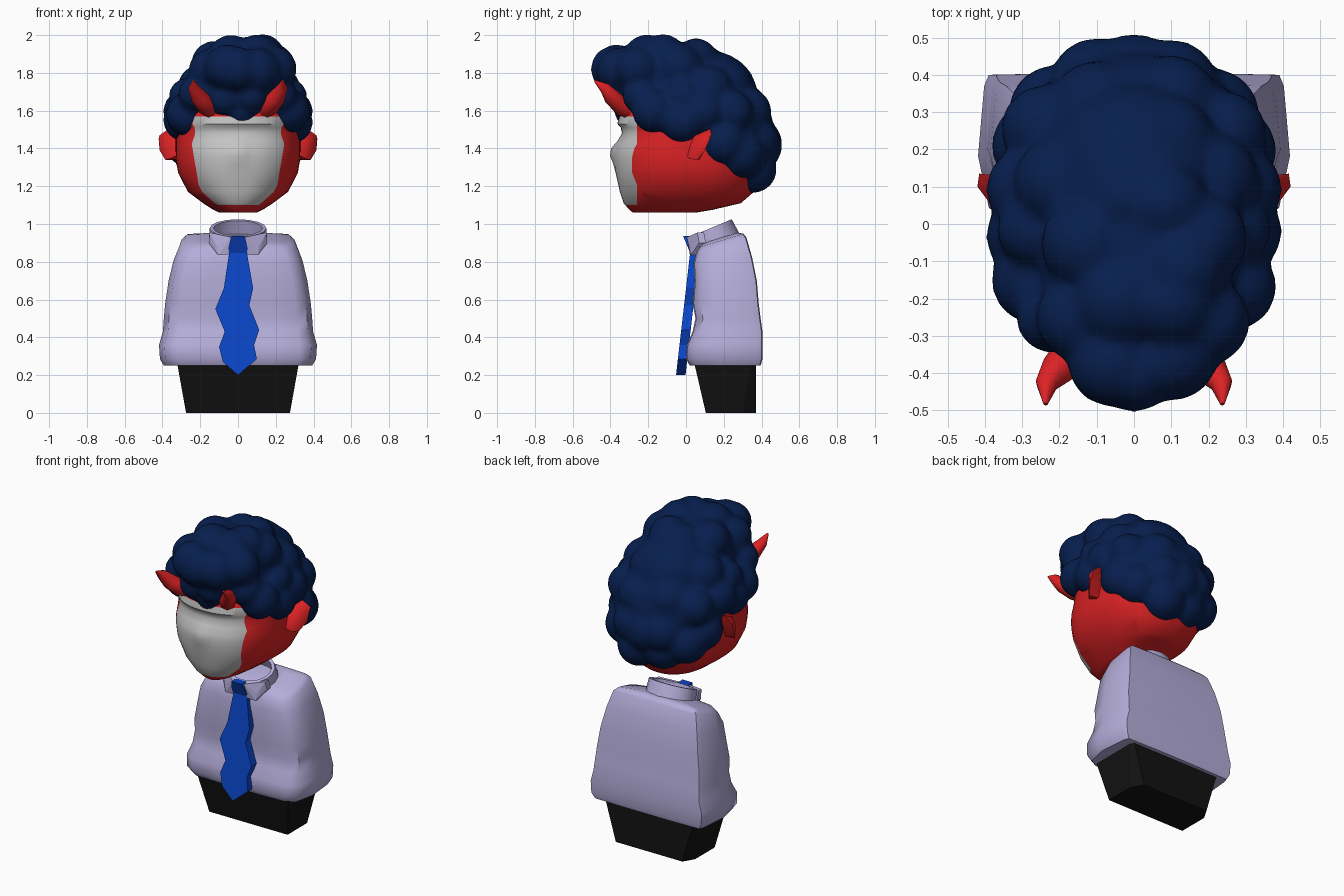
import bpy, bmesh, math
from mathutils import Vector

if "Cube" in bpy.data.objects:
    bpy.data.objects.remove(bpy.data.objects["Cube"])


def mat(name, r, g, b):
    m = bpy.data.materials.new(name)
    m.diffuse_color = (r, g, b, 1)
    m.use_nodes = True
    m.node_tree.nodes["Principled BSDF"].inputs["Base Color"].default_value = m.diffuse_color
    return m


RED = mat("red skin", 0.72, 0.016, 0.018)
NAVY = mat("navy hair", 0.002, 0.013, 0.075)
GREY = mat("pale grey face", 0.55, 0.55, 0.55)
LILAC = mat("lilac cloth", 0.46, 0.42, 0.7)
BLUE = mat("blue tie", 0.003, 0.06, 0.58)
BLACK = mat("black cloth", 0.006, 0.006, 0.006)


def finish(bm, name, mats, angle=None):
    bmesh.ops.recalc_face_normals(bm, faces=bm.faces)
    me = bpy.data.meshes.new(name)
    bm.to_mesh(me)
    bm.free()
    ob = bpy.data.objects.new(name, me)
    bpy.context.collection.objects.link(ob)
    for m in mats:
        me.materials.append(m)
    if angle:
        bpy.ops.object.select_all(action='DESELECT')
        ob.select_set(True)
        bpy.context.view_layer.objects.active = ob
        bpy.ops.object.shade_smooth_by_angle(angle=math.radians(angle))
    return ob


def loft(rings, caps=True, closed=False):
    bm = bmesh.new()
    vs = [[bm.verts.new(p) for p in ring] for ring in rings]
    n = len(vs[0])
    pairs = list(zip(vs, vs[1:])) + ([(vs[-1], vs[0])] if closed else [])
    for a, b in pairs:
        for i in range(n):
            bm.faces.new((a[i], a[(i + 1) % n], b[(i + 1) % n], b[i]))
    if caps:
        bm.faces.new(vs[0])
        bm.faces.new(vs[-1])
    return bm


def hull(points):
    bm = bmesh.new()
    for p in points:
        bm.verts.new(p)
    bmesh.ops.convex_hull(bm, input=bm.verts)
    return bm


def spow(v, e):
    return math.copysign(abs(v) ** e, v)


# trousers: tapered block with cut rear corners
def block(w, k, y0, ym, y1, z):
    return [(-w, y0, z), (w, y0, z), (w, ym, z), (k * w, y1, z), (-k * w, y1, z), (-w, ym, z)]


finish(loft([block(.275, .85, .105, .3, .37, 0), block(.325, .97, .04, .35, .37, .28)]),
       "trousers", [BLACK])

# shirt: lofted torso with creased sides and a sloping top
shirt_levels = [(.25, .385, .02, .39, 0), (.285, .405, 0, .40, 0), (.36, .41, .005, .40, 0),
                (.43, .39, .035, .40, 0), (.50, .385, .05, .39, 0), (.58, .378, .035, .38, 0),
                (.70, .36, .045, .37, 0), (.82, .335, .04, .345, .1), (.925, .305, .055, .315, .3),
                (.95, .28, .07, .30, .3), (.965, .15, .09, .27, .3)]
rings = []
for z, w, y0, y1, s in shirt_levels:
    half = [(.4, y0), (.8, y0 + .005), (.95, y0 + .04), (1.02, (y0 + y1) / 2 - .02),
            (.98, y1 - .03), (.95, y1), (.4, y1 + .005)]
    sec = [(w * a, y) for a, y in half] + [(-w * a, y) for a, y in reversed(half)]
    rings.append([(x, y, z + s * (y - .31)) for x, y in sec])
finish(loft(rings), "shirt", [LILAC], 45)


# collar: tilted open band with two flaps
def band(rx, ry, cy, cz, slope, n=16):
    return [(rx * math.cos(t), cy + ry * math.sin(t), cz + slope * ry * math.sin(t))
            for t in (2 * math.pi * i / n for i in range(n))]


finish(loft([band(.155, .125, .16, .895, .4), band(.15, .112, .13, .978, .42),
             band(.13, .093, .13, .978, .42), band(.13, .1, .16, .895, .4)],
            caps=False, closed=True), "collar", [LILAC], 40)
for s in (1, -1):
    outline = [(.035, .005, .93), (.15, .06, .955), (.155, .07, .90), (.11, .03, .885),
               (.105, .025, .835), (.05, .02, .84)]
    finish(hull([(s * x, y + d, z) for x, y, z in outline for d in (0, .035)]),
           "collar_flap", [LILAC])


# tie: wavy blade and tapered knot
def slab(outline, front, name):
    rings = [[(x, front(z) + d, z) for x, z in outline] for d in (0, .05)]
    finish(loft(rings), name, [BLUE])


slab([(-.045, .86), (-.075, .66), (-.12, .55), (-.07, .43), (-.1, .35), (-.08, .27), (0, .2),
      (.1, .285), (.085, .36), (.112, .44), (.06, .57), (.08, .66), (.045, .86)],
     lambda z: .022 - (.85 - z) * .115, "tie_blade")
slab([(-.045, .84), (.045, .84), (.052, .87), (.035, .937), (-.035, .937), (-.052, .87)],
     lambda z: .025 - (z - .84) * .42, "tie_knot")

# head: lofted rounded sections, nose pushed forward, face cut in and recoloured
head_levels = [(1.06, .10, -.28, .05), (1.075, .13, -.30, .14), (1.11, .185, -.33, .29),
               (1.17, .265, -.35, .36), (1.27, .317, -.372, .41), (1.32, .325, -.378, .42),
               (1.36, .33, -.38, .43), (1.40, .33, -.375, .43), (1.44, .33, -.355, .43),
               (1.48, .33, -.338, .43), (1.51, .328, -.345, .43), (1.53, .325, -.363, .42),
               (1.58, .315, -.355, .40), (1.66, .29, -.31, .35), (1.76, .2, -.2, .2)]
rings = []
for z, w, y0, y1 in head_levels:
    ring = []
    for i in range(64):
        t = 2 * math.pi * i / 64
        c, s = spow(math.cos(t), .87), spow(math.sin(t), .87)
        y = .03 + s * ((y1 - .03) if s > 0 else (.03 - y0))
        x = w * c
        if s < 0:
            y -= .025 * math.exp(-(x / .035) ** 2 - ((z - 1.38) / .055) ** 2)
        ring.append((x, y, z))
    rings.append(ring)
bm = loft(rings)
for co, no in [((0, 0, 1.1), (0, 0, 1)), ((0, 0, 1.57), (0, 0, 1)), ((0, -.26, 0), (0, 1, 0)),
               ((.19, 0, 1.1), (1, 0, -.17)), ((-.19, 0, 1.1), (1, 0, .17))]:
    bmesh.ops.bisect_plane(bm, geom=bm.verts[:] + bm.edges[:] + bm.faces[:],
                           plane_co=co, plane_no=Vector(no).normalized())
for f in bm.faces:
    c = f.calc_center_median()
    if c.y < -.26 and 1.1 < c.z < 1.57 and abs(c.x) < .19 + .17 * (c.z - 1.1):
        f.material_index = 1
finish(bm, "head", [RED, GREY], 40)

# ears and horns, mirrored
ear = [(.31, .0, 1.37), (.31, .07, 1.34), (.31, .11, 1.48), (.31, .03, 1.45), (.36, .02, 1.345),
       (.385, .06, 1.34), (.415, .10, 1.39), (.42, .10, 1.45), (.415, .135, 1.47),
       (.365, .13, 1.505), (.36, .05, 1.47)]
horn = [(.13, -.27, 1.595, .045), (.165, -.34, 1.62, .05), (.205, -.39, 1.67, .046),
        (.235, -.43, 1.72, .03), (.237, -.483, 1.758, .006)]
for s in (1, -1):
    finish(hull([(s * x, y, z) for x, y, z in ear]), "ear", [RED], 50)
    rings = []
    for i, (x, y, z, r) in enumerate(horn):
        a, b = Vector(horn[max(i - 1, 0)][:3]), Vector(horn[min(i + 1, 4)][:3])
        q = (b - a).to_track_quat('Z', 'Y')
        ring = [Vector((x, y, z)) + q @ Vector((r * math.cos(k * math.pi / 4),
                                                r * math.sin(k * math.pi / 4), 0))
                for k in range(8)]
        rings.append([(s * p.x, p.y, p.z) for p in ring])
    finish(loft(rings), "horn", [RED], 60)

# hair: two large masses plus curls, fused into one smooth surface
bm = bmesh.new()


def blob(x, y, z, rx, ry, rz):
    vs = bmesh.ops.create_icosphere(bm, subdivisions=3, radius=1)['verts']
    for v in vs:
        v.co = Vector((x + v.co.x * rx, y + v.co.y * ry, z + v.co.z * rz))


blob(.01, -.1, 1.73, .265, .31, .23)
blob(0, .17, 1.5, .335, .295, .3)
blob(0, .12, 1.68, .26, .26, .24)
curls = [(.08, -.36, 1.82, .115), (.17, -.26, 1.82, .11), (.07, -.2, 1.87, .12),
         (.15, -.05, 1.84, .12), (.05, .06, 1.86, .11), (.2, .12, 1.71, .12),
         (.08, .21, 1.74, .12), (.24, .25, 1.58, .11), (.1, .32, 1.6, .12),
         (.1, .365, 1.44, .12), (.21, .3, 1.36, .12), (.08, .345, 1.3, .12),
         (.26, .2, 1.43, .115), (.285, .1, 1.59, .105), (.28, -.03, 1.55, .11),
         (.265, -.16, 1.59, .11), (.22, -.24, 1.68, .09), (.27, -.02, 1.68, .09),
         (.07, -.32, 1.67, .09)]
for i, (x, y, z, r) in enumerate(curls):
    for s in (1, -1):
        j = .01 * math.sin(i * 2.3 + s)  # slight unevenness between sides
        lean = .17 * max(0, z - 1.68)  # crown leans to one side
        blob(s * x + lean, y + j, z - j, r + .008, r + .008, r + .008)
blob(.02, -.31, 1.6, .085, .07, .085)
blob(.0, -.395, 1.82, .11, .11, .12)
blob(.13, -.12, 1.885, .12, .12, .122)
blob(0, .41, 1.42, .12, .1, .13)
hair = finish(bm, "hair", [NAVY])
m = hair.modifiers.new("fuse", 'REMESH')
m.mode, m.voxel_size, m.use_smooth_shade = 'VOXEL', .018, True
m = hair.modifiers.new("soften", 'SMOOTH')
m.factor, m.iterations = .5, 7
